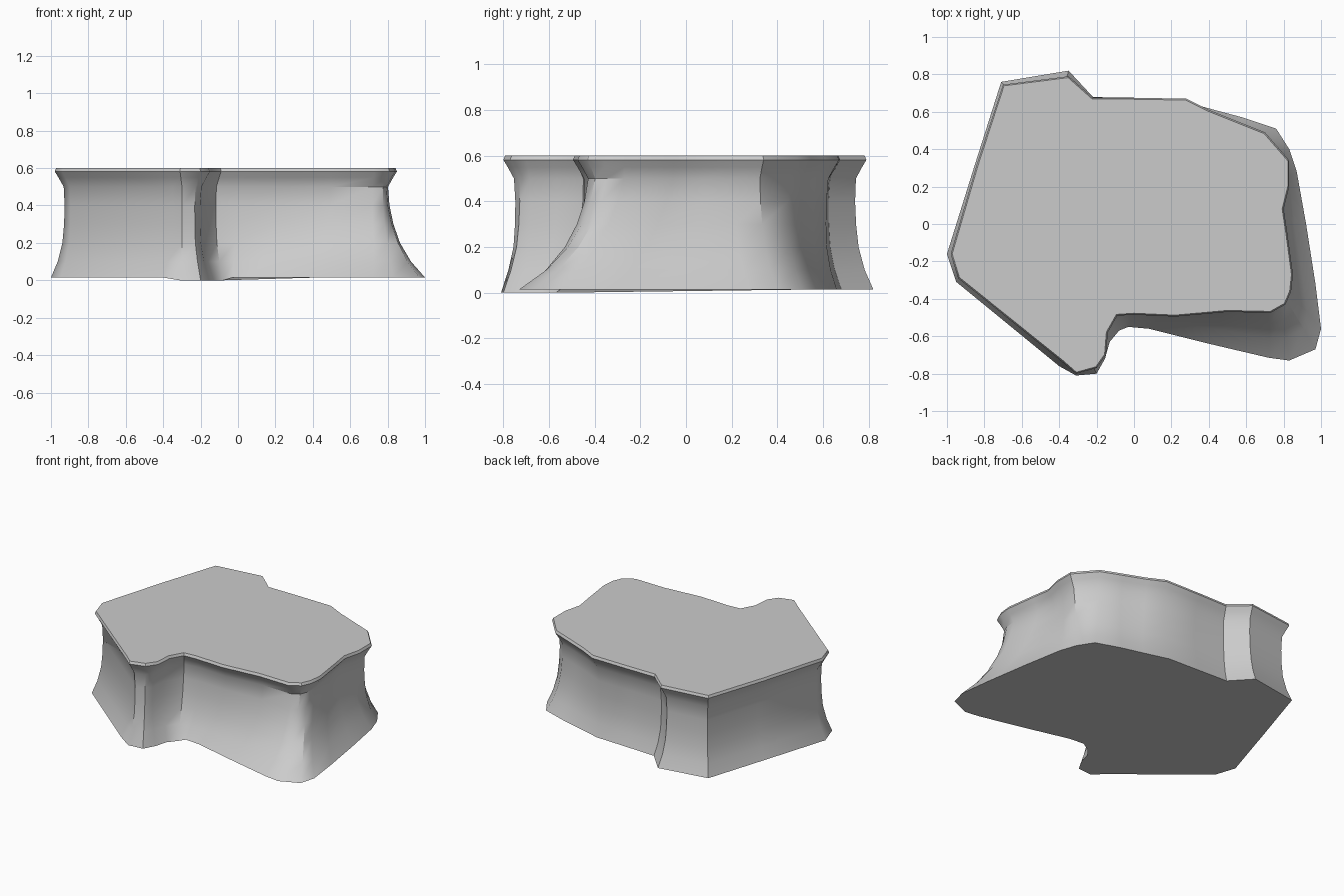
import bpy, bmesh
from mathutils import Vector

if "Cube" in bpy.data.objects:
    bpy.data.objects.remove(bpy.data.objects["Cube"])

# Matching outline points, counter-clockwise from the left: (base x, base y, top x, top y)
OUTLINE = [
    (-1.00, -.16, -.98, -.16), (-.95, -.31, -.94, -.29), (-.40, -.76, -.38, -.74),
    (-.31, -.81, -.31, -.80), (-.20, -.80, -.20, -.77), (-.155, -.72, -.15, -.70),
    (-.13, -.63, -.14, -.58), (-.08, -.57, -.09, -.49), (-.03, -.55, 0, -.485),
    (.08, -.56, .22, -.495), (.40, -.64, .50, -.47), (.72, -.715, .73, -.475),
    (.83, -.73, .81, -.43), (.97, -.67, .84, -.36), (1.0, -.56, .85, -.27),
    (.97, -.32, .82, -.05), (.92, 0, .80, .08), (.87, .28, .83, .20),
    (.83, .40, .83, .34), (.76, .51, .70, .49), (.58, .57, .55, .55),
    (.43, .61, .40, .61), (.25, .66, .28, .67), (0, .67, 0, .675),
    (-.22, .68, -.22, .675), (-.35, .82, -.35, .79), (-.71, .76, -.70, .745),
    (-.85, .32, -.84, .32),
]
# Wall profile: (height, blend from base to top outline, inset)
PROFILE = [(.015, 0, 0), (.10, .30, .03), (.20, .56, .05), (.30, .76, .055),
           (.40, .90, .055), (.50, 1, .048), (.55, 1, .02), (.582, 1, 0), (.60, 1, .008)]
FRONT_FOOT = range(3, 8)


def ring(z, blend, inset):
    pts = [Vector(p[:2]).lerp(Vector(p[2:]), blend) for p in OUTLINE]
    out = []
    for i, p in enumerate(pts):
        a = (p - pts[i - 1]).normalized()
        b = (pts[(i + 1) % len(pts)] - p).normalized()
        t = (a + b).normalized()
        q = p + Vector((-t.y, t.x)) * inset
        out.append((q.x, q.y, z))
    return out


# Rock slab: stacked rings with a pinched waist
bm = bmesh.new()
rings = [[bm.verts.new(c) for c in ring(*level)] for level in PROFILE]
for i in FRONT_FOOT:
    rings[0][i].co.z = 0
n = len(OUTLINE)
for lo, hi in zip(rings, rings[1:]):
    for i in range(n):
        j = (i + 1) % n
        bm.faces.new((lo[i], lo[j], hi[j], hi[i]))
bm.faces.new(rings[-1])
bm.faces.new(rings[0][::-1])
bmesh.ops.recalc_face_normals(bm, faces=bm.faces)

mesh = bpy.data.meshes.new("rock_slab")
bm.to_mesh(mesh)
bm.free()
rock = bpy.data.objects.new("rock_slab", mesh)
bpy.context.collection.objects.link(rock)
bpy.context.view_layer.objects.active = rock
rock.select_set(True)
bpy.ops.object.shade_smooth_by_angle(angle=0.6)
